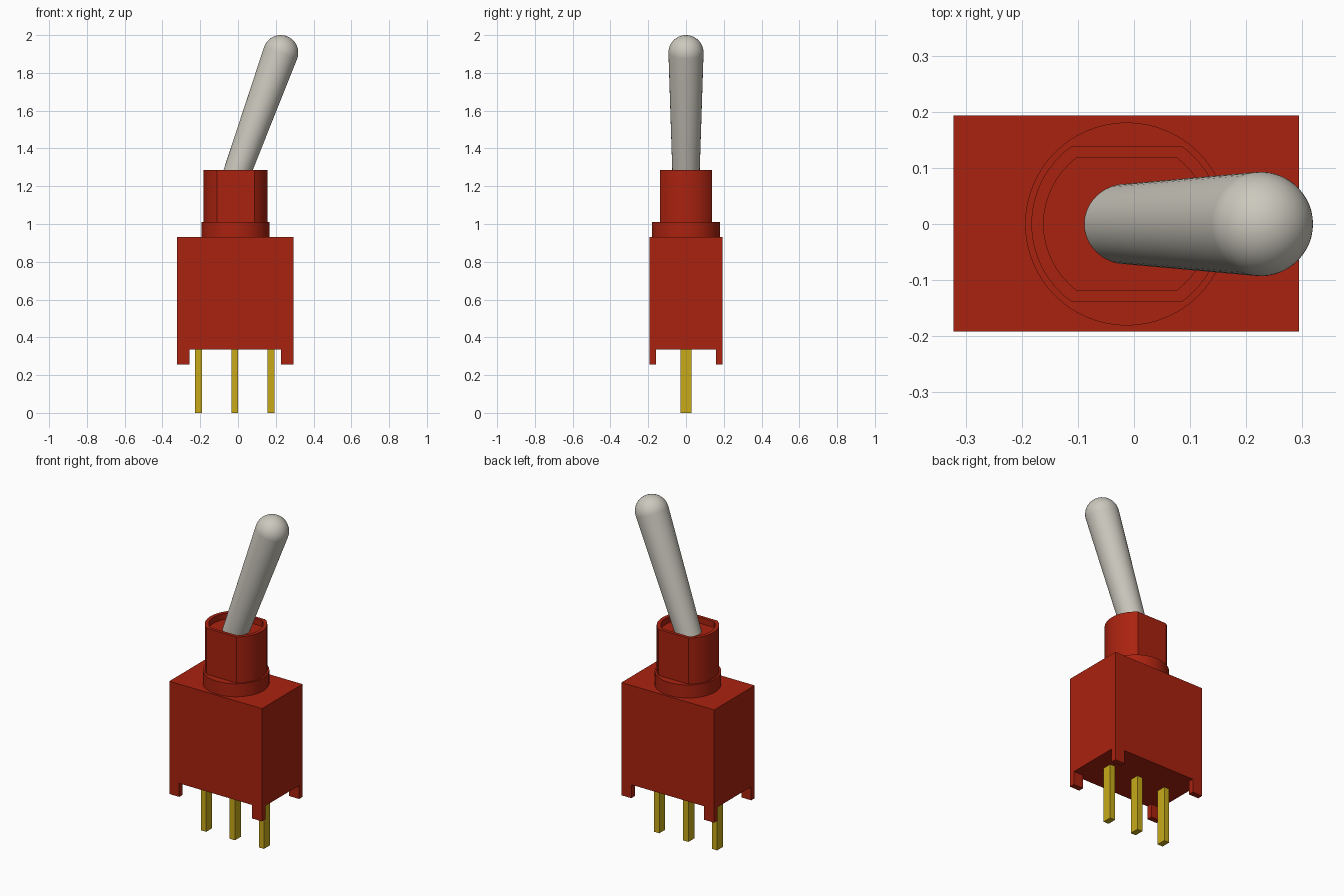
import bpy, bmesh, math
from mathutils import Matrix, Vector

cube = bpy.data.objects.get("Cube")
if cube:
    bpy.data.objects.remove(cube, do_unlink=True)


def material(name, rgb):
    m = bpy.data.materials.new(name)
    m.use_nodes = True
    m.diffuse_color = (*rgb, 1)
    m.node_tree.nodes["Principled BSDF"].inputs["Base Color"].default_value = (*rgb, 1)
    return m


RED = material("red plastic", (0.40, 0.016, 0.005))
GOLD = material("gold", (0.58, 0.40, 0.01))
GREY = material("warm grey metal", (0.60, 0.58, 0.51))


def finish(name, bm, mat, smooth=False):
    bmesh.ops.recalc_face_normals(bm, faces=bm.faces)
    me = bpy.data.meshes.new(name)
    bm.to_mesh(me)
    bm.free()
    me.materials.append(mat)
    ob = bpy.data.objects.new(name, me)
    bpy.context.collection.objects.link(ob)
    if smooth:
        bpy.ops.object.select_all(action='DESELECT')
        ob.select_set(True)
        bpy.context.view_layer.objects.active = ob
        bpy.ops.object.shade_smooth_by_angle(angle=math.radians(30))
    return ob


def box(name, lo, hi, mat):
    bm = bmesh.new()
    lo, hi = Vector(lo), Vector(hi)
    size = Matrix.Diagonal((*(hi - lo), 1))
    bmesh.ops.create_cube(bm, size=1, matrix=Matrix.Translation((lo + hi) / 2) @ size)
    return finish(name, bm, mat)


def stack(bm, rings):
    """Join successive closed rings of points with quads, capping both ends."""
    loops = [[bm.verts.new(p) for p in ring] for ring in rings]
    n = len(loops[0])
    for a, b in zip(loops, loops[1:]):
        for i in range(n):
            j = (i + 1) % n
            bm.faces.new((a[i], a[j], b[j], b[i]))
    bm.faces.new(loops[0])
    bm.faces.new(loops[-1])


CX = -0.013  # centre of the bushing


def flat_ring(r, flat, z, n=16):
    """Circle with straight cuts at y = +flat and y = -flat."""
    a = math.asin(flat / r)
    angles = [s + a * (2 * i / n - 1) for s in (0, math.pi) for i in range(n + 1)]
    return [(CX + r * math.cos(t), r * math.sin(t), z) for t in angles]


# Housing with a small foot at each bottom corner
X0, X1, Y0, Y1 = -0.322, 0.294, -0.192, 0.193
box("housing", (X0, Y0, 0.336), (X1, Y1, 0.932), RED)
for xn, xa, xb in (("right", X0, X0 + 0.066), ("left", X1 - 0.066, X1)):
    for yn, ya, yb in (("front", Y0, Y0 + 0.033), ("back", Y1 - 0.033, Y1)):
        box(f"foot_{yn}_{xn}", (xa, ya, 0.255), (xb, yb, 0.336), RED)

# Terminal pins
for name, x in (("right", -0.209), ("middle", -0.018), ("left", 0.175)):
    box(f"pin_{name}", (x - 0.0175, -0.028, 0), (x + 0.0175, 0.028, 0.336), GOLD)

# Round collar on the housing
bm = bmesh.new()
bmesh.ops.create_cone(bm, cap_ends=True, segments=64, radius1=0.181, radius2=0.181,
                      depth=0.078, matrix=Matrix.Translation((CX, 0, 0.971)))
finish("collar", bm, RED, True)

# Bushing with two flats and a shallow recess on top
bm = bmesh.new()
stack(bm, [flat_ring(0.17, 0.138, 1.01), flat_ring(0.17, 0.138, 1.286),
           flat_ring(0.148, 0.118, 1.286), flat_ring(0.148, 0.118, 1.25)])
finish("bushing", bm, RED, True)

# Tapered lever with a domed tip, leaning towards +x
tip_r, length = 0.093, 0.752
profile = [(0.070, -length)]
profile += [(tip_r * math.cos(t), tip_r * math.sin(t))
            for t in (math.radians(88 * i / 14) for i in range(15))]
bm = bmesh.new()
stack(bm, [[(r * math.cos(k * math.tau / 48), r * math.sin(k * math.tau / 48), h)
            for k in range(48)] for r, h in profile])
bm.transform(Matrix.Translation((0.226, 0, 1.907)) @ Matrix.Rotation(math.radians(20), 4, 'Y'))
finish("lever", bm, GREY, True)
